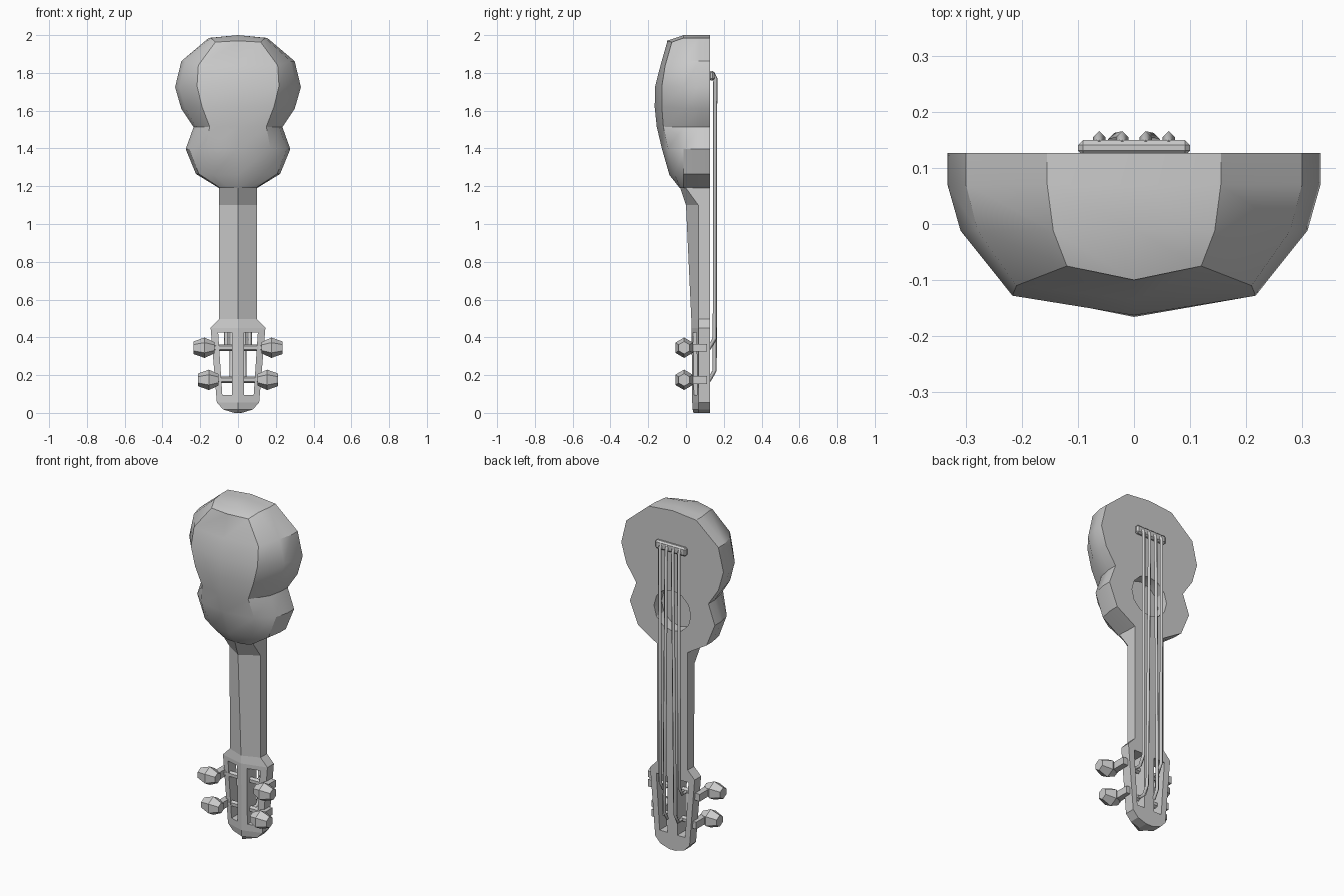
import bpy, bmesh, math
from mathutils import Matrix, Vector

if "Cube" in bpy.data.objects:
    bpy.data.objects.remove(bpy.data.objects["Cube"])

FACE = 0.127  # y of the flat playing side


def finish(name, bm, smooth=None):
    bmesh.ops.remove_doubles(bm, verts=bm.verts, dist=1e-5)
    bmesh.ops.recalc_face_normals(bm, faces=bm.faces)
    me = bpy.data.meshes.new(name)
    bm.to_mesh(me)
    bm.free()
    ob = bpy.data.objects.new(name, me)
    bpy.context.collection.objects.link(ob)
    return ob


def skin(name, rings):
    """Join closed rings of points; rings that are not flat lines get caps."""
    bm = bmesh.new()
    vs = [[bm.verts.new(p) for p in r] for r in rings]
    n = len(rings[0])
    for a, b in zip(vs, vs[1:]):
        for i in range(n):
            j = (i + 1) % n
            bm.faces.new((a[i], a[j], b[j], b[i]))
    for r in (vs[0], vs[-1]):
        if max(abs(v.co.x) for v in r) > 1e-6:
            bm.faces.new(r)
    return finish(name, bm)


def loft(name, halves):
    """Skin of half sections that end on the centre line, mirrored in x."""
    return skin(name, [h + [(-x, y, z) for x, y, z in reversed(h[:-1])] for h in halves])


def box(name, x0, x1, y0, y1, z0, z1):
    return skin(name, [[(x0, y, z0), (x1, y, z0), (x1, y, z1), (x0, y, z1)] for y in (y0, y1)])


def lathe_x(name, profile, y, z, s, sides=6):
    return skin(name, [[(s * x, y + r * math.cos(math.tau * i / sides + math.pi / 6),
                         z + r * math.sin(math.tau * i / sides + math.pi / 6))
                        for i in range(sides)] for x, r in profile])


def cut(ob, cutter):
    cutter.hide_render = True
    m = ob.modifiers.new("cut", 'BOOLEAN')
    m.operation, m.solver, m.object = 'DIFFERENCE', 'EXACT', cutter
    bpy.context.view_layer.objects.active = ob
    bpy.ops.object.modifier_apply(modifier=m.name)
    bpy.data.objects.remove(cutter)


# Body: half width, z, then back edge x, z, y and centre ridge y
body_rows = [
    (0, 2.0, 0, 1.97, -.10, -.10),
    (.155, 1.985, .12, 1.963, -.075, -.10),
    (.30, 1.862, .21, 1.84, -.11, -.135),
    (.333, 1.725, .217, 1.73, -.128, -.163),
    (.30, 1.61, .19, 1.62, -.128, -.166),
    (.235, 1.513, .15, 1.515, -.12, -.155),
    (.277, 1.397, .172, 1.40, -.095, -.128),
    (.223, 1.265, .13, 1.26, -.06, -.088),
    (.10, 1.19, .05, 1.19, -.03, -.033)]
body = loft("body", [[(w, FACE, z), (w, .07, z), (w * .93, -.012, z), (bx, by, bz), (0, ry, bz)]
                     for w, z, bx, bz, by, ry in body_rows])

# Sound hole recess
cut(body, skin("hole_cutter", [[(.12 * math.cos(math.tau * i / 12), y,
                                 1.41 + .12 * math.sin(math.tau * i / 12))
                                for i in range(12)] for y in (FACE - .07, FACE + .1)]))
bpy.ops.object.select_all(action='DESELECT')
body.select_set(True)
bpy.context.view_layer.objects.active = body
bpy.ops.object.shade_smooth_by_angle(angle=math.radians(30))

# Neck with heel, and headstock: half width, z, side y, ridge y
def keel(rows):
    return [[(w, FACE, z), (w, sy, z), (0, ry, z)] for w, z, sy, ry in rows]

loft("neck", keel([(.10, 1.2, 0, -.033), (.10, 1.19, 0, -.03),
                   (.10, 1.1, .065, 0), (.10, .497, .067, .028)]))
head = loft("headstock", keel([(.10, .497, .067, .028), (.145, .45, .067, .029),
                               (.112, .055, .067, .033), (.078, .018, .067, .035),
                               (.02, 0, .067, .04)]))
for s in (-1, 1):
    slot = [(.032, .095), (.083, .095), (.105, .425), (.032, .425)]
    cut(head, skin("slot_cutter", [[(s * x, y, z) for x, z in slot] for y in (-.1, .3)]))

# Tuners: post through the slot, stem and faceted knob
for s, side in ((-1, "left"), (1, "right")):
    for z, dx, row in ((.345, 0, "upper"), (.175, -.023, "lower")):
        tag = f"{side}_{row}"
        lathe_x("tuner_post_" + tag, [(.02, .018), (.14 + dx, .018)], .075, z, s)
        a, b = sorted((s * (.132 + dx), s * (.168 + dx)))
        box("tuner_stem_" + tag, a, b, -.01, .112, z - .021, z + .021)
        lathe_x("tuner_knob_" + tag, [(.125 + dx, .03), (.177 + dx, .054), (.236 + dx, .033)],
                -.01, z, s)

# Bridge
bridge = box("bridge", -.1, .1, FACE - .005, .15, 1.76, 1.81)
bev = bridge.modifiers.new("bevel", 'BEVEL')
bev.width, bev.segments = .009, 1

# Strings: outer pair to the upper posts, inner pair to the lower posts
for i, (x, xe, ze) in enumerate([(-.062, -.062, .345), (-.021, -.035, .175),
                                 (.021, .035, .175), (.062, .062, .345)]):
    cu = bpy.data.curves.new("string", 'CURVE')
    cu.dimensions = '3D'
    cu.bevel_depth, cu.bevel_resolution, cu.use_fill_caps = .011, 0, True
    sp = cu.splines.new('POLY')
    pts = [(x, .14, 1.80), (x, .155, 1.77), (xe, .152, ze + .05), (xe, .125, ze), (xe, .085, ze)]
    sp.points.add(len(pts) - 1)
    for p, co in zip(sp.points, pts):
        p.co = (*co, 1)
    bpy.context.collection.objects.link(bpy.data.objects.new(f"string_{i + 1}", cu))
